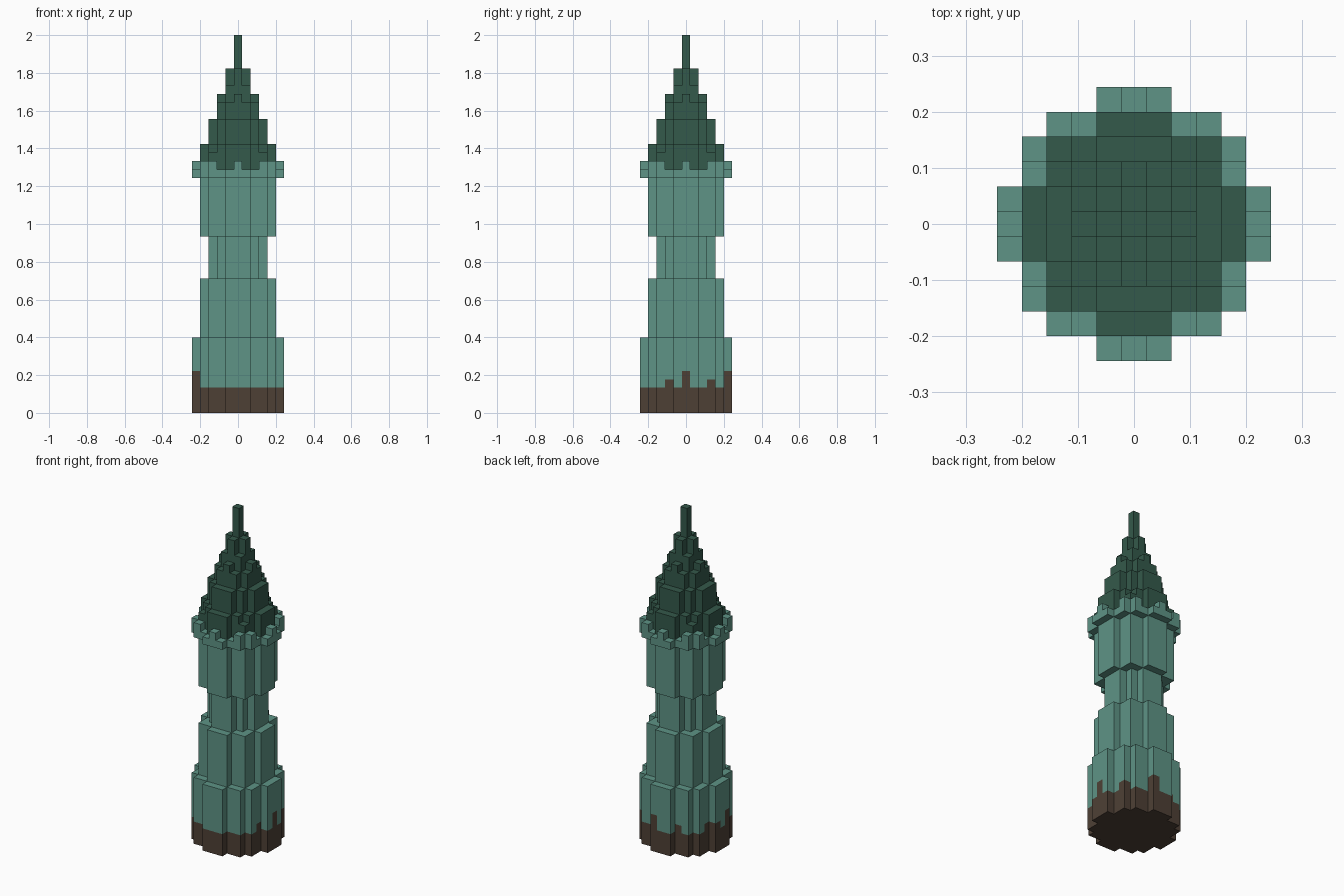
import bpy, bmesh
from mathutils import Vector

V = 2 / 45  # block size
R = range(-5, 6)

if "Cube" in bpy.data.objects:
    bpy.data.objects.remove(bpy.data.objects["Cube"])


def material(name, rgb):
    m = bpy.data.materials.new(name)
    m.use_nodes = True
    m.diffuse_color = (*rgb, 1)
    m.node_tree.nodes["Principled BSDF"].inputs["Base Color"].default_value = (*rgb, 1)
    return m


stone = material("teal stone", (0.112, 0.296, 0.238))
roof = material("dark green roof", (0.034, 0.1, 0.07))
mud = material("brown mud", (0.076, 0.051, 0.036))

AXES = [Vector(a) for a in ((1, 0, 0), (0, 1, 0), (0, 0, 1))]


def block_part(name, cells, materials, rule=lambda c: 0):
    """Skin a set of grid blocks with their outer faces only."""
    bm = bmesh.new()
    for c in cells:
        centre = Vector((c[0], c[1], c[2] + 0.5))
        for i in range(3):
            for s in (-1, 1):
                n = AXES[i] * s
                if tuple(int(a + b) for a, b in zip(c, n)) in cells:
                    continue
                u, w = AXES[(i + 1) % 3] / 2, AXES[(i + 2) % 3] * s / 2
                mid = centre + n / 2
                corners = (mid - u - w, mid + u - w, mid + u + w, mid - u + w)
                face = bm.faces.new([bm.verts.new(p * V) for p in corners])
                face.material_index = rule(c)
    bmesh.ops.remove_doubles(bm, verts=bm.verts, dist=V / 100)
    # Merge coplanar blocks of one colour into large flat faces
    bmesh.ops.dissolve_limit(bm, angle_limit=0.01, verts=bm.verts,
                             edges=bm.edges, delimit={'MATERIAL'})
    mesh = bpy.data.meshes.new(name)
    bm.to_mesh(mesh)
    bm.free()
    for m in materials:
        mesh.materials.append(m)
    ob = bpy.data.objects.new(name, mesh)
    bpy.context.collection.objects.link(ob)
    return ob


def disc(limit, z0, z1):
    """Stepped round drum of blocks."""
    return {(x, y, z) for x in R for y in R if x * x + y * y <= limit
            for z in range(z0, z1)}


# Squared radii of the stepped drums, widest to narrowest
WIDE, BROAD, NECK, SLIM = 26, 18, 10, 5

# Base with uneven mud line
splash = {(-5, -1): 5, (5, 0): 5, (1, 5): 5, (4, -2): 4, (4, 3): 4,
          (-2, 4): 4, (-4, 2): 4, (-5, 1): 4}
block_part("base", disc(WIDE, 0, 9), [stone, mud],
           lambda c: int(c[2] < splash.get(c[:2], 3)))

# Shaft
block_part("lower_shaft", disc(BROAD, 9, 16), [stone])
block_part("neck", disc(NECK, 16, 21), [stone])
block_part("upper_shaft", disc(BROAD, 21, 28), [stone])

# Parapet ring with merlons at the sides and corners
parapet = disc(WIDE, 28, 29)
parapet |= {c for c in disc(WIDE, 29, 30)
            if 5 in (abs(c[0]), abs(c[1])) and 0 in c[:2]
            or abs(c[0] * c[1]) == 12}
block_part("parapet", parapet, [stone])

# Roof tiers, the corners of some ending lower than the middles
block_part("roof_eaves", disc(BROAD, 29, 31) | disc(BROAD - 1, 31, 32), [roof])
block_part("roof_middle", disc(NECK, 32, 35), [roof])
block_part("roof_upper", disc(SLIM, 35, 37) | disc(SLIM - 1, 37, 38), [roof])
block_part("roof_peak", disc(2, 38, 39) | disc(1, 39, 41), [roof])
block_part("spire", disc(0, 41, 45), [roof])
